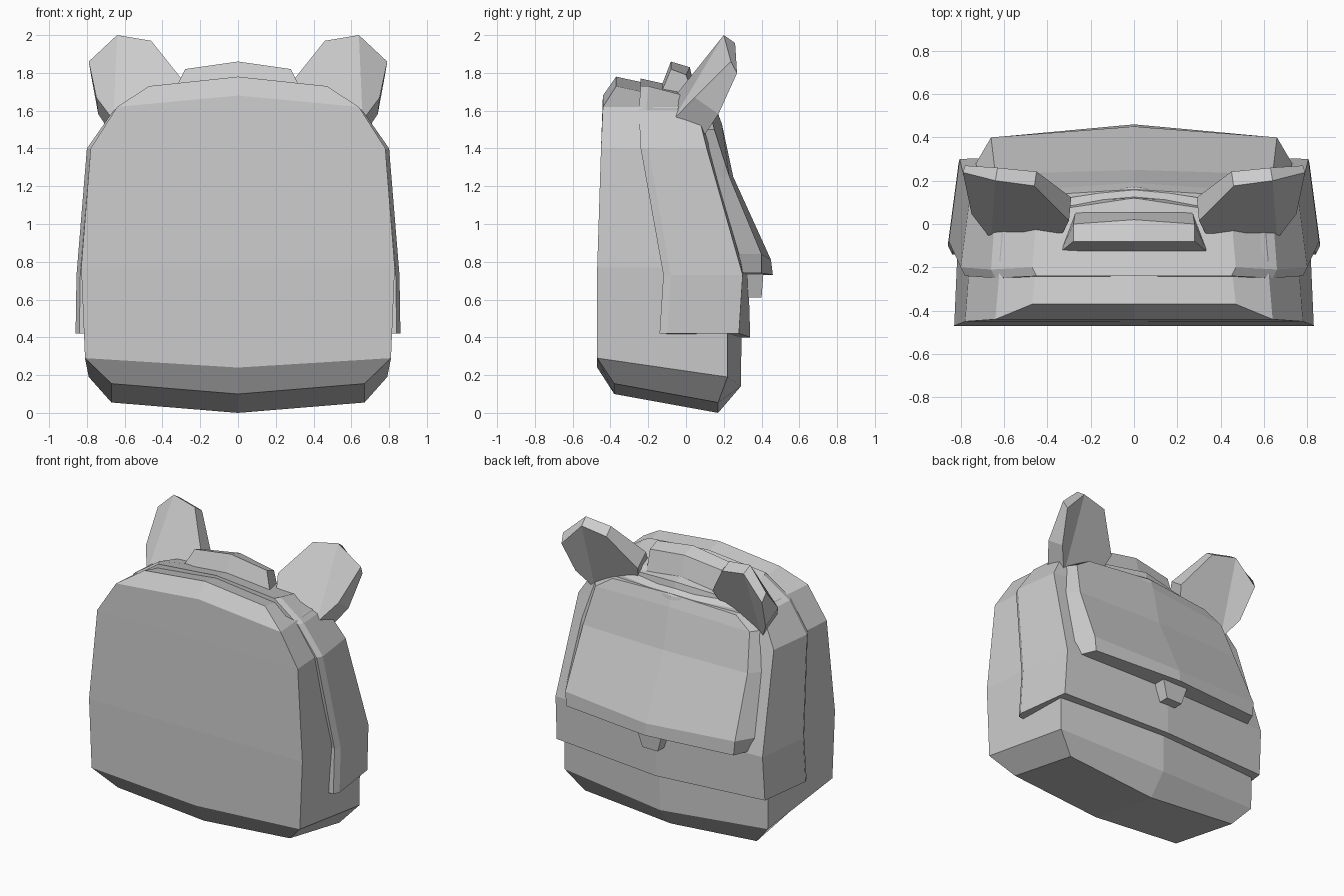
import bpy
import bmesh

cube = bpy.data.objects.get("Cube")
if cube:
    bpy.data.objects.remove(cube)

tone = 0.6
colour = (tone, tone, tone, 1)
grey = bpy.data.materials.new("plain_grey")
grey.use_nodes = True
grey.diffuse_color = colour
grey.node_tree.nodes["Principled BSDF"].inputs["Base Color"].default_value = colour


def finish(name, bm):
    """Weld the faces and add the part to the scene."""
    bmesh.ops.remove_doubles(bm, verts=bm.verts, dist=0.0005)
    bmesh.ops.recalc_face_normals(bm, faces=bm.faces)
    mesh = bpy.data.meshes.new(name)
    bm.to_mesh(mesh)
    bm.free()
    mesh.materials.append(grey)
    bpy.context.collection.objects.link(bpy.data.objects.new(name, mesh))


def section(z, width, front, back, bulge=0, sag=0, tilt=0, lip=0, taper=0):
    """Half cross-section from the front centre round to the back centre."""
    return [
        (0, front, z + tilt + sag),
        (width - lip, front, z + tilt),
        (width, front + lip + lip, z + tilt),
        (width - taper, back, z),
        (0, back + bulge, z + sag),
    ]


def add_face(bm, points, side):
    unique = list(dict.fromkeys(points))
    if len(unique) > 2:
        bm.faces.new([bm.verts.new((side * x, y, z)) for x, y, z in unique])


def stack(name, *rows):
    """Skin the cross-sections from bottom to top on both sides."""
    bm = bmesh.new()
    for side in (1, -1):
        add_face(bm, rows[0], side)
        add_face(bm, rows[-1], side)
        for low, high in zip(rows, rows[1:]):
            for i in range(len(low) - 1):
                add_face(bm, (low[i], low[i + 1], high[i + 1], high[i]), side)
    finish(name, bm)


# Main bag body with bevelled bottom and top
stack(
    "bag_body",
    section(z=.055, width=.67, front=-.38, back=.17, sag=-.055, tilt=.1),
    section(z=.19, width=.81, front=-.47, back=.22, bulge=.07, sag=-.05, tilt=.1, taper=.02),
    section(z=.77, width=.83, front=-.47, back=.22, bulge=.08, taper=.03),
    section(z=1.4, width=.78, front=-.45, back=.08, bulge=.07, taper=.04),
    section(z=1.62, width=.64, front=-.44, back=.03, bulge=.09, sag=.06, taper=.04),
    section(z=1.65, width=.47, front=-.37, back=0, sag=.05, tilt=.08, taper=.04),
)

# Cover wrapping the sides, top and back, with a chamfered front edge
stack(
    "back_cover",
    section(z=.42, width=.86, front=-.14, back=.28, bulge=.06, sag=-.02, lip=.02, taper=.05),
    section(z=.73, width=.855, front=-.12, back=.3, bulge=.03, lip=.02, taper=.05),
    section(z=1.4, width=.8, front=-.24, back=.11, bulge=.09, lip=.02, taper=.04),
    section(z=1.6, width=.66, front=-.25, back=.06, bulge=.11, lip=.02, taper=.02),
    section(z=1.67, width=.47, front=-.24, back=.03, sag=.04, tilt=.06, lip=.02, taper=.02),
)

# Raised panel with an overhanging lower edge
stack(
    "back_panel",
    section(z=.74, width=.7, front=.28, back=.4, bulge=.06, sag=-.01, taper=.05),
    section(z=.84, width=.73, front=.28, back=.4, bulge=.05, sag=-.03, taper=.07),
    section(z=1.25, width=.7, front=.16, back=.23, bulge=.02, taper=.06),
    section(z=1.5, width=.66, front=.07, back=.15, bulge=.04, sag=.03, taper=.06),
    section(z=1.58, width=.5, front=.05, back=.13, bulge=.03, sag=.03, taper=.02),
)

# Small clasp under the panel
stack(
    "clasp",
    section(z=.61, width=.06, front=.3, back=.4),
    section(z=.74, width=.1, front=.3, back=.41),
)

# Low grip on top
stack(
    "top_grip",
    section(z=1.63, width=.34, front=-.13, back=.06, sag=.03, tilt=.07, taper=.07),
    section(z=1.79, width=.28, front=-.08, back=0, bulge=.02, sag=.04, tilt=.03),
)

# Ears: an outline leaning back, folded at its outer side and thicker at its root
ear_outline = [(.3, 1.77), (.46, 1.97), (.64, 2), (.79, 1.86),
               (.75, 1.67), (.66, 1.55), (.34, 1.67)]


def ear_point(x, z):
    fold = max(0, x - .64)
    return x, max(-.07, .2 - .8 * (2 - z) + fold), z


def ear_back_point(x, z):
    thickness = .06 + .2 * (2 - z)
    x, y, z = ear_point(x, z)
    return x - .01, min(.27, y + thickness), z - .7 * thickness


for side, name in ((1, "left_ear"), (-1, "right_ear")):
    bm = bmesh.new()
    front = [ear_point(x, z) for x, z in ear_outline]
    back = [ear_back_point(x, z) for x, z in ear_outline]
    for i in range(len(front)):
        add_face(bm, (front[i - 1], front[i], back[i], back[i - 1]), side)
    for inner, top, tip, outer, rim, root, base in (front, back):
        add_face(bm, (inner, top, tip, root, base), side)
        add_face(bm, (tip, outer, rim, root), side)
    finish(name, bm)
